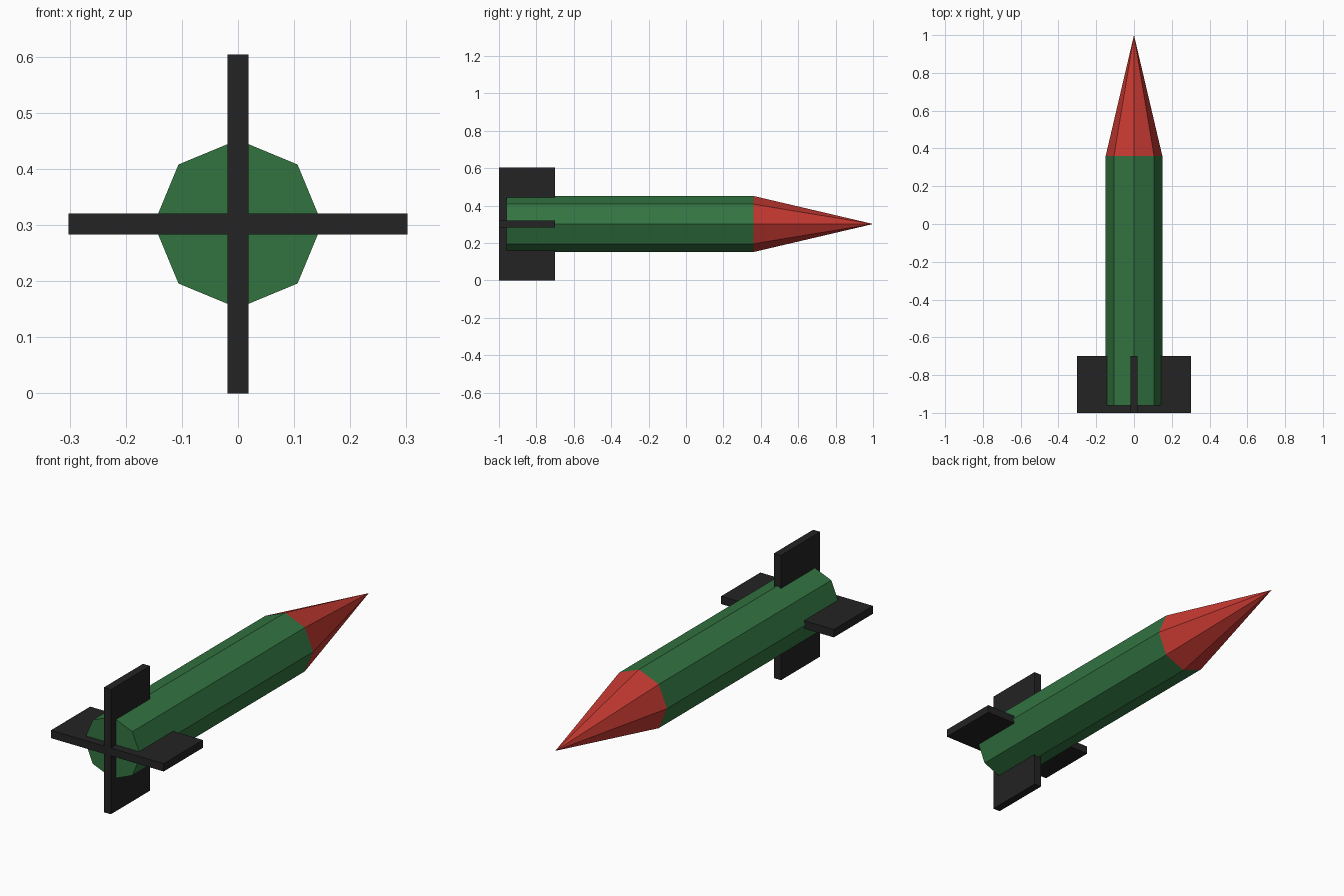
import bpy, bmesh, math
from mathutils import Matrix

if "Cube" in bpy.data.objects:
    bpy.data.objects.remove(bpy.data.objects["Cube"])

R = 0.15           # body radius
FIN = 0.302        # fin reach from the axis
THICK = 0.038      # fin thickness
AXIS_Z = FIN       # height of the long axis


def material(name, rgb):
    m = bpy.data.materials.new(name)
    m.diffuse_color = (*rgb, 1.0)
    m.use_nodes = True
    m.node_tree.nodes["Principled BSDF"].inputs["Base Color"].default_value = m.diffuse_color
    return m


green = material("green", (0.032, 0.175, 0.053))
red = material("red", (0.55, 0.040, 0.030))
black = material("black", (0.017, 0.017, 0.017))


def add_object(name, bm, mat):
    bmesh.ops.recalc_face_normals(bm, faces=bm.faces)
    mesh = bpy.data.meshes.new(name)
    bm.to_mesh(mesh)
    bm.free()
    mesh.materials.append(mat)
    obj = bpy.data.objects.new(name, mesh)
    bpy.context.collection.objects.link(obj)
    return obj


def octagon_section(name, y0, y1, r0, r1, mat):
    """Eight-sided section lying along y, corners on the vertical axis."""
    bm = bmesh.new()
    place = Matrix.Translation((0, (y0 + y1) / 2, AXIS_Z)) @ Matrix.Rotation(-math.pi / 2, 4, 'X')
    bmesh.ops.create_cone(bm, cap_ends=True, segments=8, radius1=r0, radius2=r1,
                          depth=y1 - y0, matrix=place)
    bmesh.ops.remove_doubles(bm, verts=bm.verts, dist=1e-5)
    return add_object(name, bm, mat)


def box(name, center, size, mat):
    bm = bmesh.new()
    bmesh.ops.create_cube(bm, size=1, matrix=Matrix.Translation(center) @ Matrix.Diagonal((*size, 1)))
    return add_object(name, bm, mat)


# Body tube and pointed nose
octagon_section("body", -0.96, 0.36, R, R, green)
octagon_section("nose_cone", 0.36, 1.0, R, 0, red)

# Crossed tail fins running through the body
box("horizontal_fins", (0, -0.85, AXIS_Z), (2 * FIN, 0.3, THICK), black)
box("vertical_fins", (0, -0.85, AXIS_Z), (THICK, 0.3, 2 * FIN), black)
